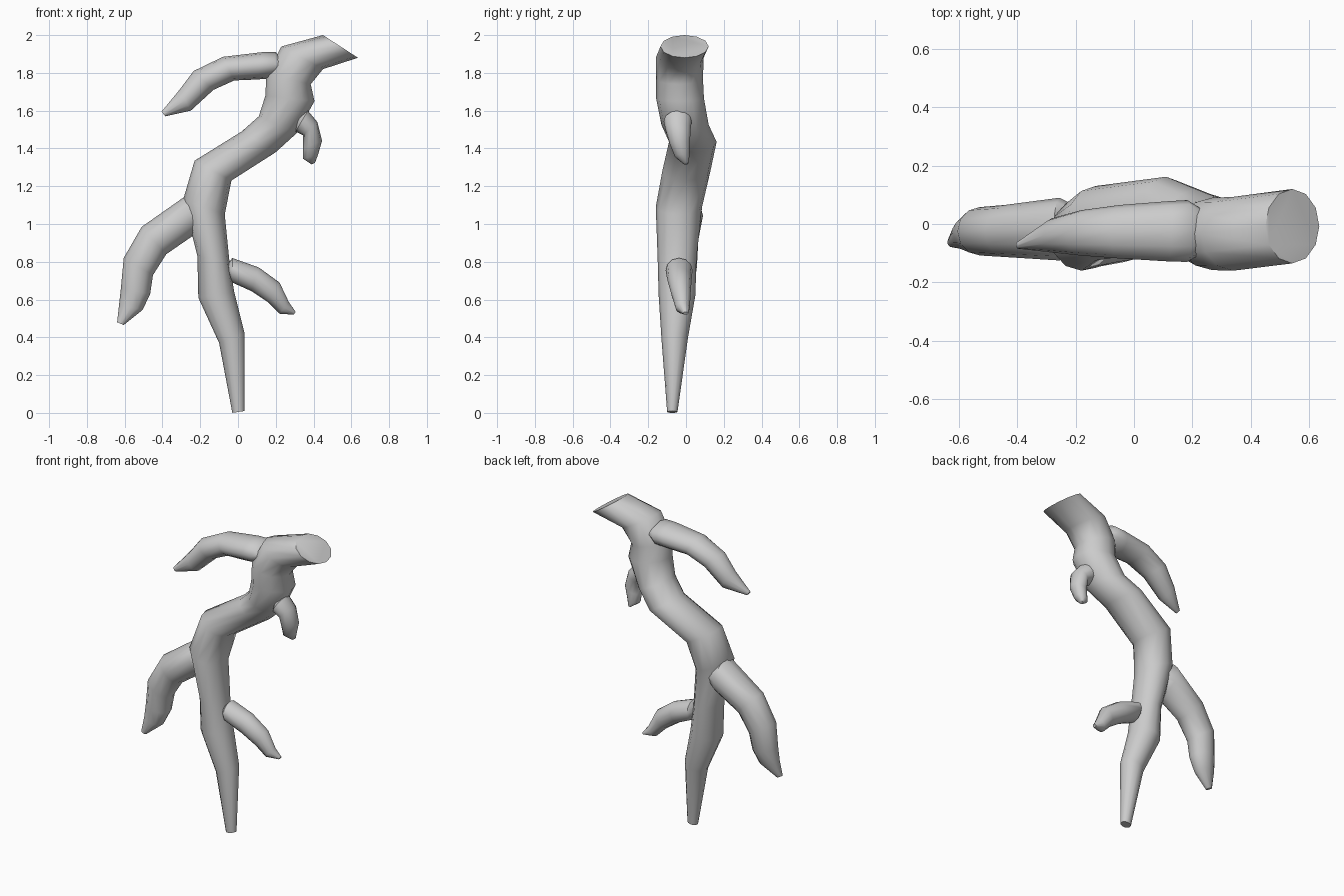
import bpy, bmesh, math
from mathutils import Vector

SIDES = 12


def limb(name, rings):
    """Loft a tube. Each ring: (x, z) of one edge, (x, z) of the other, y min, y max."""
    bm = bmesh.new()
    loops = []
    for x1, z1, x2, z2, y1, y2 in rings:
        a, b = Vector((x1, 0, z1)), Vector((x2, 0, z2))
        mid = (a + b) / 2 + Vector((0, (y1 + y2) / 2, 0))
        u, v = (b - a) / 2, Vector((0, (y2 - y1) / 2, 0))
        loops.append([bm.verts.new(mid + u * math.cos(t) + v * math.sin(t))
                      for t in (2 * math.pi * i / SIDES for i in range(SIDES))])
    for p, q in zip(loops, loops[1:]):
        for i in range(SIDES):
            j = (i + 1) % SIDES
            bm.faces.new((p[i], p[j], q[j], q[i]))
    bm.faces.new(loops[0][::-1])
    bm.faces.new(loops[-1])
    bmesh.ops.recalc_face_normals(bm, faces=bm.faces)
    me = bpy.data.meshes.new(name)
    bm.to_mesh(me)
    bm.free()
    ob = bpy.data.objects.new(name, me)
    bpy.context.collection.objects.link(ob)
    bpy.ops.object.select_all(action='DESELECT')
    ob.select_set(True)
    bpy.context.view_layer.objects.active = ob
    bpy.ops.object.shade_smooth_by_angle(angle=math.radians(50))
    return ob


# Main root, from the thin foot up to the cut end
limb("main_root", [
    (-0.03, 0.00, 0.035, 0.01, -0.10, -0.045),
    (-0.10, 0.37, 0.035, 0.42, -0.13, 0.01),
    (-0.21, 0.61, -0.02, 0.64, -0.145, 0.05),
    (-0.215, 0.83, -0.045, 0.80, -0.15, 0.055),
    (-0.29, 1.13, -0.07, 1.05, -0.16, 0.085),
    (-0.23, 1.335, -0.035, 1.23, -0.125, 0.13),
    (0.02, 1.49, 0.20, 1.38, -0.09, 0.162),
    (0.11, 1.57, 0.31, 1.48, -0.13, 0.12),
    (0.145, 1.68, 0.405, 1.65, -0.158, 0.095),
    (0.15, 1.79, 0.385, 1.74, -0.158, 0.09),
    (0.23, 1.94, 0.45, 1.82, -0.16, 0.093),
    (0.45, 2.00, 0.635, 1.88, -0.135, 0.12),
])

# Upper left offshoot
limb("upper_left_branch", [
    (0.24, 1.86, 0.23, 1.82, -0.10, 0.05),
    (0.20, 1.91, 0.165, 1.77, -0.13, 0.082),
    (0.13, 1.91, 0.10, 1.765, -0.128, 0.078),
    (-0.08, 1.885, -0.02, 1.76, -0.118, 0.065),
    (-0.235, 1.81, -0.13, 1.71, -0.108, 0.047),
    (-0.31, 1.71, -0.25, 1.60, -0.098, 0.02),
    (-0.405, 1.595, -0.385, 1.57, -0.085, -0.06),
])

# Middle left offshoot
limb("middle_left_branch", [
    (-0.20, 1.09, -0.19, 1.00, -0.09, 0.06),
    (-0.275, 1.15, -0.235, 0.94, -0.125, 0.09),
    (-0.51, 0.985, -0.38, 0.84, -0.113, 0.065),
    (-0.605, 0.82, -0.45, 0.73, -0.108, 0.058),
    (-0.62, 0.66, -0.465, 0.63, -0.10, 0.04),
    (-0.63, 0.57, -0.505, 0.545, -0.09, 0.01),
    (-0.64, 0.48, -0.605, 0.465, -0.08, -0.045),
])

# Lower right offshoot
limb("lower_right_branch", [
    (-0.06, 0.785, -0.055, 0.735, -0.08, 0.0),
    (-0.03, 0.82, -0.03, 0.69, -0.108, 0.035),
    (0.11, 0.77, 0.07, 0.645, -0.10, 0.03),
    (0.22, 0.69, 0.16, 0.585, -0.08, 0.025),
    (0.27, 0.585, 0.22, 0.525, -0.055, 0.02),
    (0.305, 0.535, 0.295, 0.52, -0.015, 0.012),
])

# Small right offshoot
limb("small_right_branch", [
    (0.345, 1.59, 0.305, 1.53, -0.09, 0.01),
    (0.37, 1.60, 0.305, 1.49, -0.118, 0.03),
    (0.42, 1.54, 0.345, 1.47, -0.11, 0.025),
    (0.445, 1.44, 0.345, 1.40, -0.085, 0.02),
    (0.425, 1.37, 0.345, 1.345, -0.06, 0.018),
    (0.408, 1.325, 0.39, 1.315, -0.015, 0.012),
])
